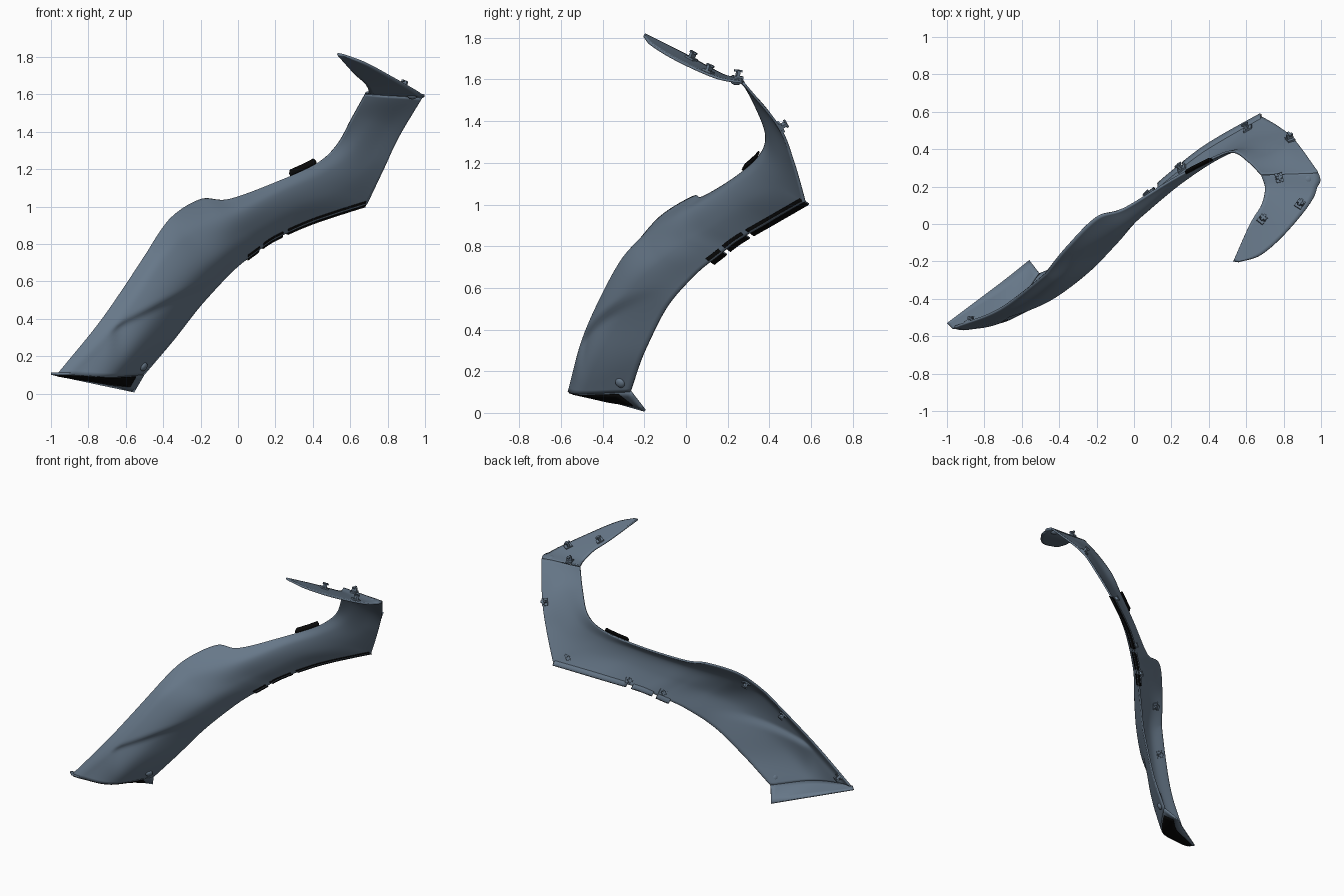
import bpy, bmesh, math
from mathutils import Vector, Matrix

if "Cube" in bpy.data.objects:
    bpy.data.objects.remove(bpy.data.objects["Cube"])


def material(name, rgb):
    m = bpy.data.materials.new(name)
    m.diffuse_color = (*rgb, 1)
    m.use_nodes = True
    m.node_tree.nodes["Principled BSDF"].inputs["Base Color"].default_value = m.diffuse_color
    return m


BLUE = material("slate blue plastic", (0.135, 0.187, 0.25))
BLACK = material("black foam", (0.003, 0.003, 0.003))


def spline(pts, t, corners=()):
    """Point on a smooth curve; corner points stay sharp."""
    n = len(pts)
    i = min(max(int(t), 0), n - 2)
    f = t - i
    p = [Vector(q) for q in pts]

    def tangent(k):
        if k in corners:
            return Vector((0, 0, 0))
        a, b = max(k - 1, 0), min(k + 1, n - 1)
        return (p[b] - p[a]) / (b - a)
    f2, f3 = f * f, f * f * f
    return (p[i] * (2 * f3 - 3 * f2 + 1) + tangent(i) * (f3 - 2 * f2 + f)
            + p[i + 1] * (3 * f2 - 2 * f3) + tangent(i + 1) * (f3 - f2))


def smooth(x):
    x = min(max(x, 0), 1)
    return x * x * (3 - 2 * x)


def finish(name, bm, mat=BLUE, thick=0):
    me = bpy.data.meshes.new(name)
    bm.to_mesh(me)
    bm.free()
    ob = bpy.data.objects.new(name, me)
    bpy.context.collection.objects.link(ob)
    me.materials.append(mat)
    if thick:
        mod = ob.modifiers.new("thickness", 'SOLIDIFY')
        mod.thickness = thick
        mod.offset = -1
    bpy.context.view_layer.objects.active = ob
    ob.select_set(True)
    bpy.ops.object.shade_smooth_by_angle(angle=math.radians(35))
    ob.select_set(False)
    return ob


def sheet(name, func, nu, nv, mat=BLUE, thick=0.012):
    """Thin skin over func(u, v) with u and v from 0 to 1."""
    bm = bmesh.new()
    g = [[bm.verts.new(func(i / nu, j / nv)) for j in range(nv + 1)] for i in range(nu + 1)]
    for i in range(nu):
        for j in range(nv):
            bm.faces.new((g[i][j], g[i][j + 1], g[i + 1][j + 1], g[i + 1][j]))
    return finish(name, bm, mat, thick)


# Four rails that run the length of the panel, from low front to high back
upper = [(-.97, -.56, .10), (-.72, -.46, .41), (-.475, -.27, .775), (-.36, -.13, .94),
         (-.2, .03, 1.04), (-.05, .08, 1.04), (.2, .23, 1.13), (.42, .345, 1.23),
         (.53, .38, 1.33), (.61, .33, 1.47), (.68, .26, 1.60)]
ridge = [(-.88, -.565, .10), (-.62, -.485, .385), (-.395, -.322, .71), (-.25, -.175, .85),
         (-.1, -.06, .93), (.03, .04, .98), (.24, .21, 1.08), (.46, .35, 1.17),
         (.6, .4, 1.28), (.71, .36, 1.45), (.78, .26, 1.59)]
middle = [(-.68, -.508, .09), (-.48, -.43, .335), (-.255, -.27, .61), (-.105, -.12, .745),
          (0, 0, .83), (.1, .1, .89), (.3, .26, 1.0), (.55, .42, 1.1),
          (.7, .455, 1.24), (.8, .4, 1.42), (.9, .26, 1.585)]
lower = [(-.5, -.27, .10), (-.33, -.2, .3), (-.17, -.1, .5), (-.02, .04, .66),
         (.1, .155, .755), (.2, .245, .825), (.4, .4, .915), (.69, .565, 1.01),
         (.78, .51, 1.2), (.86, .44, 1.37), (.985, .27, 1.58)]


def panel(t, v):
    sec = [spline(upper, t, (2,)), spline(ridge, t), spline(middle, t), spline(lower, t, (7,))]
    p = spline(sec, v * 3)
    # shallow fold that starts sharp at the front and fades out
    below = .38 + .49 * (p.x + .65) - p.z
    depth = .025 * smooth(below / .05) * (1 - smooth((below - .05) / .22))
    depth *= smooth((p.x + .7) / .1) * (1 - smooth((p.x + .45) / .35))
    return p + Vector((-.7, .7, .1)) * depth


def inward(func, t, v, e=.01):
    du = func(t + e, v) - func(t - e, v)
    dv = func(t, v + e) - func(t, v - e)
    return du.cross(dv).normalized(), du.normalized()


sheet("main_panel", lambda u, v: panel(u * 10, v), 130, 30)

# Tongue that folds forward from the top of the arm
tongue_in = [(.68, .26, 1.6), (.70, .19, 1.61), (.68, .1, 1.655), (.62, 0, 1.71), (.53, -.2, 1.81)]
tongue_out = [(.985, .27, 1.58), (.96, .14, 1.605), (.82, -.04, 1.685), (.68, -.165, 1.76),
              (.56, -.205, 1.805)]


def tongue(t, v):
    bulge = .015 * v * v * math.sin(math.pi * min(t, .6) / .6)  # pointed outer corner
    return spline(tongue_in, t).lerp(spline(tongue_out, t), v) + Vector((bulge, 0, 0))


sheet("tongue", lambda u, v: tongue(u * 4, v), 48, 10)

# Bent-in flap at the low front end, with a foam pad underneath
flap_a, flap_b = Vector((-1, -.53, .10)), Vector((-.555, -.2, .006))


def flap(u, v):
    return flap_a.lerp(flap_b, v).lerp(panel(0, v), u)


sheet("bottom_flap", flap, 4, 24)
sheet("flap_foam", lambda u, v: flap(.3 + .65 * u, .06 + .86 * v) - Vector((0, 0, .005)), 4, 20, BLACK, .004)

# Foam lips under the lower edge: black outside, plain plastic behind
for t0, t1 in ((3.6, 4.15), (4.4, 5.25), (5.4, 6.9)):
    def lip(u, w):
        p = panel(t0 + (t1 - t0) * u, 1) + Vector((.002, -.018, .018))
        return p + Vector((-.004, .042, -.03)) * w
    sheet("lower_foam", lip, 16, 1, BLACK, .004)
    sheet("lower_lip", lambda u, w: lip(u, w) + Vector((-.006, .003, .004)), 16, 1, BLUE, .006)

# Foam strip on the upper edge below the arm
sheet("upper_foam", lambda u, w: panel(6.33 + .67 * u, 0)
      + Vector((-.012, .012, .028)) * (w if .05 < u < .95 else w * .5), 16, 1, BLACK, .008)


def clip(name, func, t, v, size=.05):
    """Mounting clip: square foot, upright blade and cross pin on the hidden side."""
    n, du = inward(func, t, v)
    frame = Matrix((du, n.cross(du), n)).transposed().to_4x4()
    frame.translation = func(t, v) + n * .01
    bm = bmesh.new()
    for scale, z in (((1, .8, .25), .1), ((.3, .7, .7), .4), ((.8, .25, .2), .72)):
        m = Matrix.Translation((0, 0, z * size)) @ Matrix.Diagonal((*[s * size for s in scale], 1))
        bmesh.ops.create_cube(bm, size=1, matrix=frame @ m)
    finish(name, bm)


for t, v in ((.25, .1), (1.5, .12), (2.7, .15), (4.2, .93), (5.5, .93), (6.85, .88), (8.9, .92)):
    clip("panel_clip", panel, t, v)
for t, v in ((.2, .3), (1.3, .82), (2.45, .25)):
    clip("tongue_clip", tongue, t, v)


# Round bosses
def boss(name, func, t, v, r):
    n, du = inward(func, t, v)
    bm = bmesh.new()
    m = Matrix.Translation(func(t, v)) @ n.to_track_quat('Z', 'Y').to_matrix().to_4x4()
    bmesh.ops.create_uvsphere(bm, u_segments=20, v_segments=10, radius=r,
                              matrix=m @ Matrix.Diagonal((1, 1, .6, 1)))
    finish(name, bm)


boss("round_boss", panel, .22, .92, .025)
boss("tongue_boss", tongue, .25, .8, .025)
